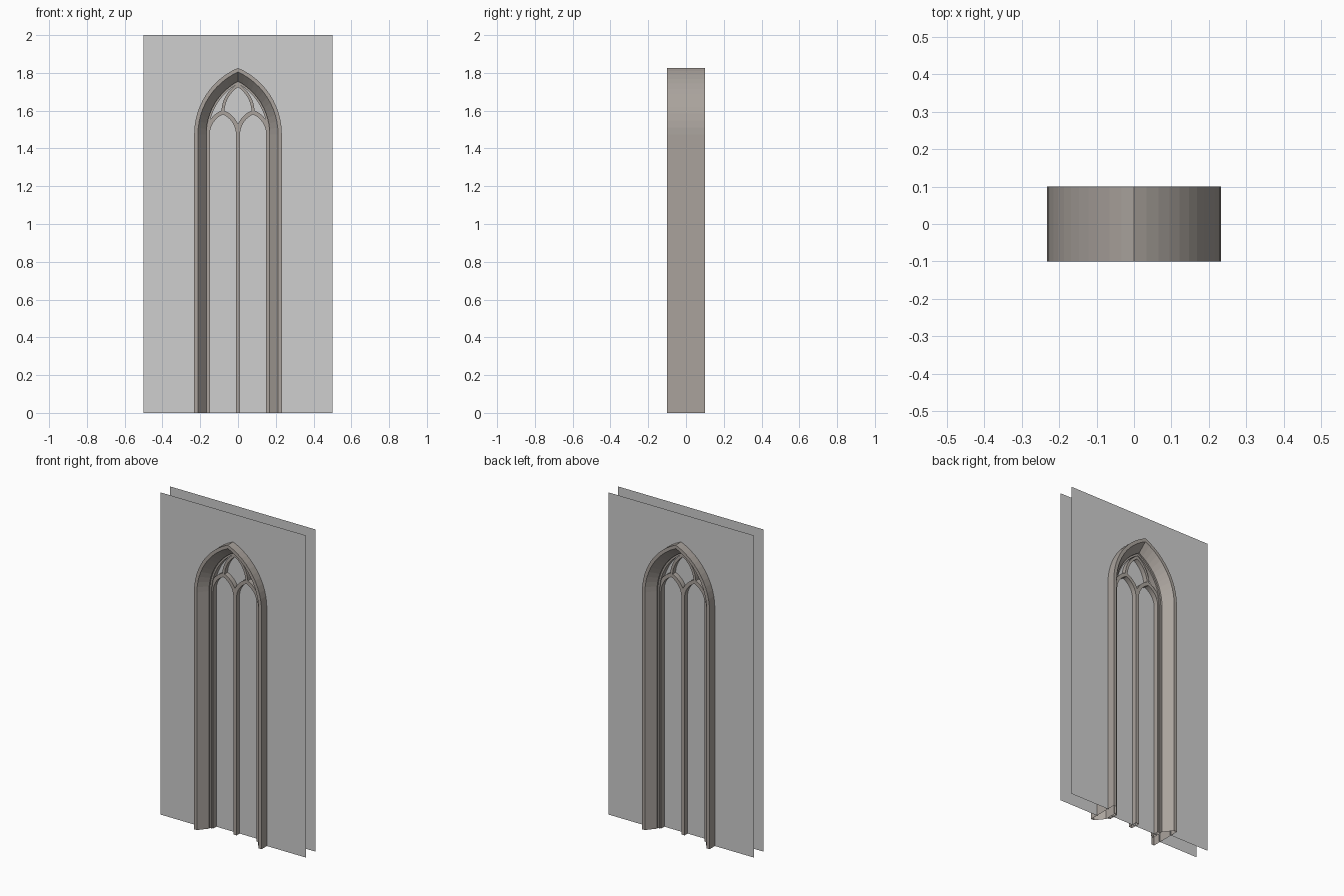
import bpy, bmesh, math

if "Cube" in bpy.data.objects:
    bpy.data.objects.remove(bpy.data.objects["Cube"])

SPRING = 1.475      # height where the arch leaves the straight jambs
C_MAIN = 0.15       # arc centre offset of the main arch


def material(name, rgb):
    m = bpy.data.materials.new(name)
    m.diffuse_color = (*rgb, 1)
    m.use_nodes = True
    m.node_tree.nodes["Principled BSDF"].inputs["Base Color"].default_value = m.diffuse_color
    return m


STONE = material("warm_stone", (0.40, 0.365, 0.335))
WALL = material("pale_grey", (0.62, 0.62, 0.62))


def arch(w, c, spring, foot, cx=0.0, seg=12):
    """Pointed arch outline of half width w, as (x, z) from left foot to right foot."""
    r = w + c
    end = math.acos(c / r)
    half = [(-w, foot)]
    for i in range(seg + 1):
        a = end * i / seg
        half.append((c - r * math.cos(a), spring + r * math.sin(a)))
    right = [(-x, z) for x, z in reversed(half[:-1])]
    return [(cx + x, z) for x, z in half + right]


def finish(name, bm, mat):
    me = bpy.data.meshes.new(name)
    bm.to_mesh(me)
    bm.free()
    me.materials.append(mat)
    ob = bpy.data.objects.new(name, me)
    bpy.context.collection.objects.link(ob)
    return ob


def sweep(name, profile, c, spring, foot=0.0, cx=0.0):
    """Closed (half width, y) profile carried round a pointed arch."""
    bm = bmesh.new()
    rows = [[bm.verts.new((x, y, z)) for x, z in arch(w, c, spring, foot, cx)]
            for w, y in profile]
    for i, a in enumerate(rows):
        b = rows[(i + 1) % len(rows)]
        for j in range(len(a) - 1):
            bm.faces.new((a[j], a[j + 1], b[j + 1], b[j]))
    bmesh.ops.recalc_face_normals(bm, faces=bm.faces)
    return finish(name, bm, STONE)


def sheet(name, points, y, mat, facing):
    """Flat single face in the xz plane, facing -1 (front) or +1 (back)."""
    bm = bmesh.new()
    f = bm.faces.new([bm.verts.new((x, y, z)) for x, z in points])
    f.normal_update()
    if f.normal.y * facing < 0:
        f.normal_flip()
    bmesh.ops.triangulate(bm, faces=bm.faces[:])
    return finish(name, bm, mat)


def rib(w, half, depth):
    return [(w + half, -depth), (w - half, -depth), (w - half, depth), (w + half, depth)]


# outer frame with splayed reveal on both sides
sweep("window_frame",
      [(0.232, -0.1), (0.212, -0.1), (0.168, -0.045),
       (0.168, 0.045), (0.212, 0.1), (0.232, 0.1)], C_MAIN, SPRING)

# inner moulding following the main arch
sweep("inner_moulding", rib(0.163, 0.006, 0.035), C_MAIN, SPRING)

# two lancets sharing the centre mullion
for side, label in ((-1, "left"), (1, "right")):
    sweep(label + "_lancet", rib(0.08, 0.011, 0.03), 0.045, SPRING, cx=0.08 * side)

# small upper arch standing on the lancet points
sweep("upper_tracery", rib(0.08, 0.008, 0.029), 0.09, 1.59, foot=1.58)

# front and back wall faces with the window opening, and the pane
opening = arch(0.225, C_MAIN, SPRING, 0.0)
outline = [(-0.5, 0), (-0.5, 2), (0.5, 2), (0.5, 0)] + opening[::-1]
sheet("front_wall", outline, -0.048, WALL, -1)
sheet("back_wall", outline, 0.048, WALL, 1)
sheet("window_pane", arch(0.165, C_MAIN, SPRING, 0.0), 0.0, WALL, -1)
